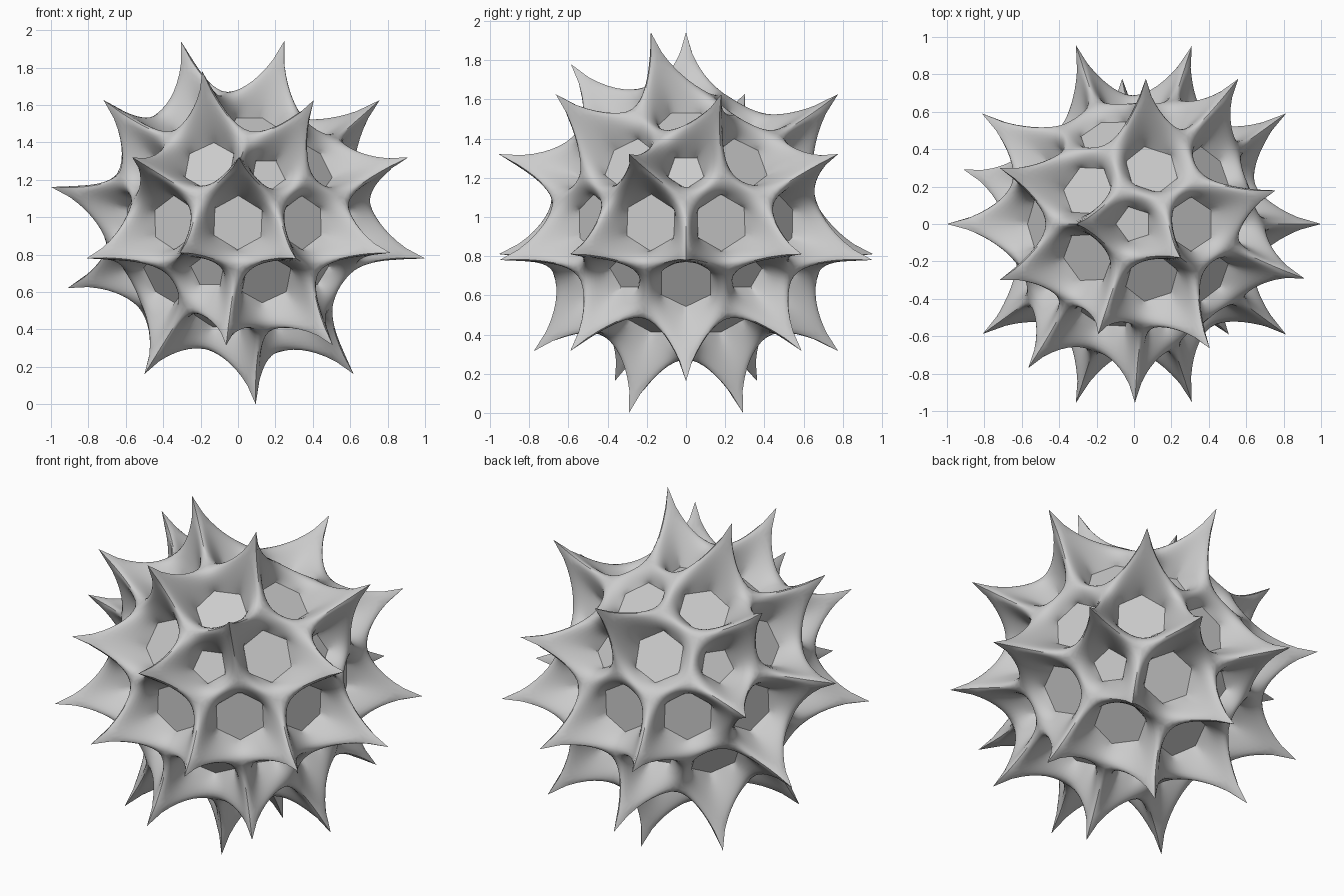
import bpy, bmesh, math
from mathutils import Vector

if "Cube" in bpy.data.objects:
    bpy.data.objects.remove(bpy.data.objects["Cube"])

TIP, BASE, CAP = 1.018, 0.72, 0.58      # radii of spike tips, frame and hole floors
CENTRE = Vector((0, 0, 0.971))

# Spiked corners: elevation in degrees -> azimuths in degrees
SPIKES = {
    72.5: [180, 324], 52.6: [252],
    40: [13.35, 85.35, 157.35, 202.65, 301.35],
    20.1: [-17.7, 54.3, 233.7, 270.3],
    9.1: [144], 10.8: [180],
    -10.8: [0, 72, 216, 288], -9.1: [36, 108, 252, 324],
    -20.1: [162.3],
    -40: [49.35, 94.65, 265.35, 310.65],
    -52.6: [0, 144, 216], -72.5: [72, 288],
}


def direction(el, az):
    e, a = math.radians(el), math.radians(az)
    return Vector((math.cos(e) * math.cos(a), math.cos(e) * math.sin(a), math.sin(e)))


# Cell pattern: dual of a 42-point icosphere (12 pentagons, 30 hexagons)
ico = bmesh.new()
bmesh.ops.create_icosphere(ico, subdivisions=2, radius=1)
ico.faces.ensure_lookup_table()
dirs = [f.calc_center_median().normalized() for f in ico.faces]
tips = set()
for el, azs in SPIKES.items():
    for az in azs:
        d = direction(el, az)
        tips.add(max(range(len(dirs)), key=lambda i: dirs[i].dot(d)))

bm = bmesh.new()
vcrease = bm.verts.layers.float.new("crease_vert")
ecrease = bm.edges.layers.float.new("crease_edge")

# Frame corners, pulled out where spiked
corner = []
for i, d in enumerate(dirs):
    v = bm.verts.new(CENTRE + d * (TIP if i in tips else BASE))
    v[vcrease] = 1.0 if i in tips else 0.0
    corner.append(v)

# One sunken floor with sloping walls per cell
for cell in ico.verts:
    c = cell.co.normalized()
    u = c.orthogonal().normalized()
    w = c.cross(u)
    ring = sorted((f.index for f in cell.link_faces),
                  key=lambda i: math.atan2(dirs[i].dot(w), dirs[i].dot(u)))
    n = len(ring)
    rad = 0.145 if n == 6 else 0.097
    floor = []
    for i in ring:
        t = (dirs[i] - c * dirs[i].dot(c)).normalized()
        v = bm.verts.new(CENTRE + c * CAP + t * rad)
        v[vcrease] = 1.0
        floor.append(v)
    face = bm.faces.new(floor)
    for e in face.edges:
        e[ecrease] = 1.0
    for k in range(n):
        m = (k + 1) % n
        bm.faces.new((corner[ring[k]], corner[ring[m]], floor[m], floor[k]))
ico.free()

bmesh.ops.recalc_face_normals(bm, faces=bm.faces)
mesh = bpy.data.meshes.new("spiked_ball")
bm.to_mesh(mesh)
bm.free()
ball = bpy.data.objects.new("spiked_ball", mesh)
bpy.context.collection.objects.link(ball)

# Round the frame, keeping tips and floor rims crisp
bpy.context.view_layer.objects.active = ball
ball.select_set(True)
sub = ball.modifiers.new("round", 'SUBSURF')
sub.levels = sub.render_levels = 3
bpy.ops.object.modifier_apply(modifier=sub.name)
bpy.ops.object.shade_smooth_by_angle(angle=math.radians(40))
